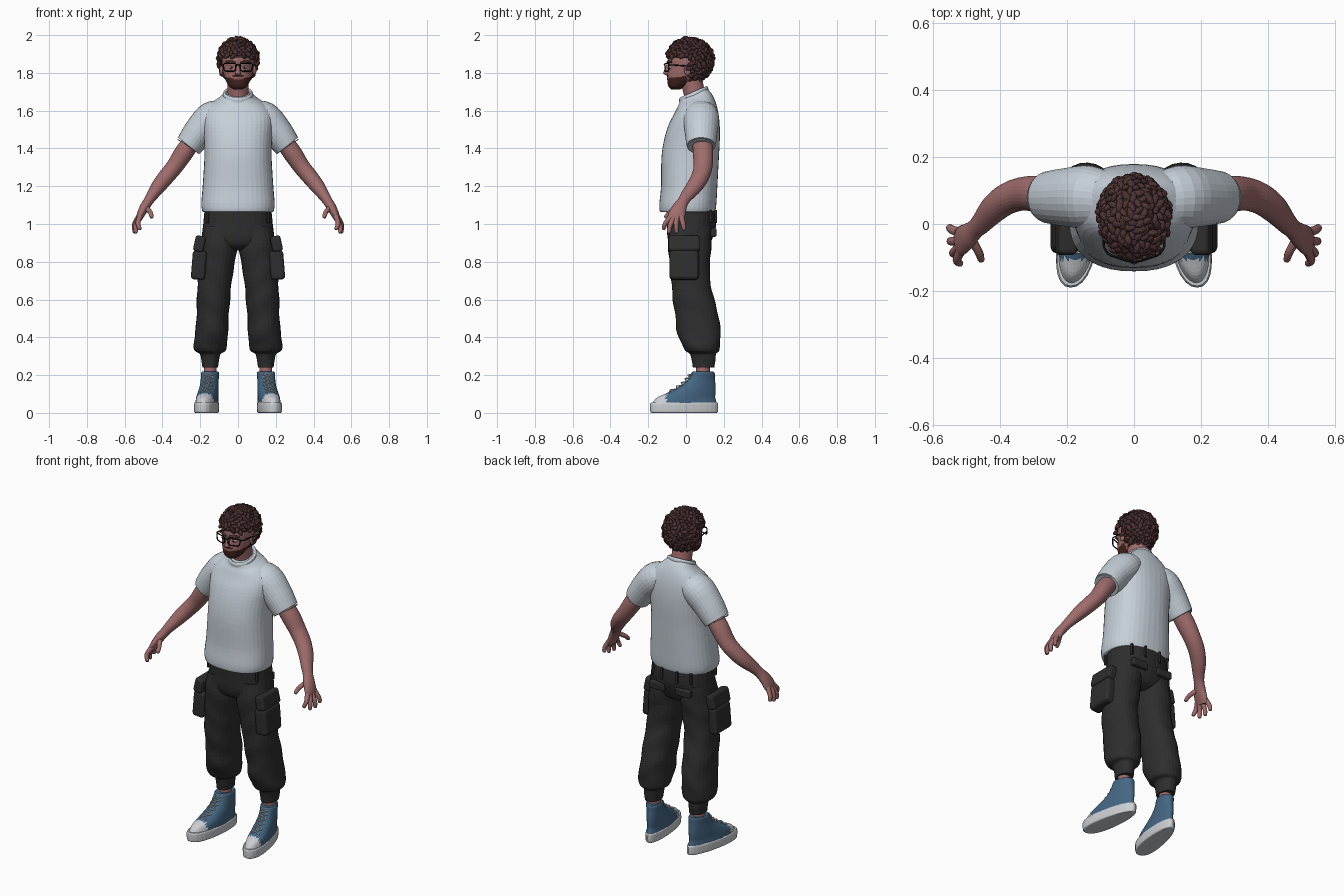
import bpy
import bmesh
import math
import random
from mathutils import Vector, Matrix

random.seed(4)
if "Cube" in bpy.data.objects:
    bpy.data.objects.remove(bpy.data.objects["Cube"])


def material(name, color):
    mat = bpy.data.materials.new(name)
    mat.use_nodes = True
    rgba = (*color, 1)
    mat.diffuse_color = rgba
    mat.node_tree.nodes["Principled BSDF"].inputs["Base Color"].default_value = rgba
    return mat


SKIN = material("skin", (.35, .15, .15))
HAIR = material("hair brown", (.08, .034, .034))
BEARD = material("beard brown", (.06, .018, .016))
SHIRT = material("shirt grey", (.56, .62, .68))
PANTS = material("pants black", (.027, .027, .027))
DENIM = material("shoe blue", (.06, .135, .23))
WHITE = material("rubber white", (.6, .62, .65))
BLACK = material("frame black", (.007, .007, .007))
LIPS = material("lip pink", (.3, .1, .1))
made = []


def finish(name, bm, mat, mirror=False):
    bmesh.ops.recalc_face_normals(bm, faces=bm.faces)
    mesh = bpy.data.meshes.new(name)
    bm.to_mesh(mesh)
    bm.free()
    mesh.materials.append(mat)
    obj = bpy.data.objects.new(name, mesh)
    bpy.context.collection.objects.link(obj)
    if mirror:
        obj.modifiers.new("mirror", "MIRROR")
    made.append(obj)
    return obj


def catmull(p, t):
    return [.5 * (2 * b + (c - a) * t + (2 * a - 5 * b + 4 * c - d) * t * t
                  + (3 * b - a - 3 * c + d) * t ** 3) for a, b, c, d in zip(*p)]


def loft(name, mat, rings, seg=28, steps=4, follow=False, power=1, taper=0, fold=0, mirror=False):
    """Skin rings of (x, y, z, radius x, radius y, tilt) with smooth interpolation."""
    rings = [tuple(r) + (0,) * (6 - len(r)) for r in rings]
    pad = [rings[0]] + rings + [rings[-1]]
    dense = [catmull(pad[i:i + 4], k / steps) for i in range(len(rings) - 1) for k in range(steps)]
    dense.append(rings[-1])
    bm = bmesh.new()
    loops = []
    for i, (x, y, z, rx, ry, tilt) in enumerate(dense):
        a, b = Vector((1, 0, 0)), Vector((0, 1, tilt))
        if follow:
            t = Vector(dense[min(i + 1, len(dense) - 1)][:3]) - Vector(dense[max(i - 1, 0)][:3])
            t.normalize()
            b = (Vector((0, 1, 0)) - t * t.y).normalized()
            a = b.cross(t)
        loop = []
        for k in range(seg):
            ang = math.tau * k / seg
            c, s = math.cos(ang), math.sin(ang)
            c = math.copysign(abs(c) ** power, c) * (1 - taper * s)
            s = math.copysign(abs(s) ** power, s)
            g = 1 + fold * math.sin(z * 45 + 2 * math.sin(ang * 2))
            loop.append(bm.verts.new(Vector((x, y, z)) + a * (c * rx * g) + b * (s * ry * g)))
        loops.append(loop)
    for low, high in zip(loops, loops[1:]):
        for k in range(seg):
            n = (k + 1) % seg
            bm.faces.new((low[k], low[n], high[n], high[k]))
    bm.faces.new(loops[0])
    bm.faces.new(loops[-1])
    return finish(name, bm, mat, mirror)


def paint(obj, mat, rule):
    obj.data.materials.append(mat)
    for face in obj.data.polygons:
        if rule(face.center):
            face.material_index = len(obj.data.materials) - 1


def ball(name, mat, loc, radii, mirror=False):
    bm = bmesh.new()
    bmesh.ops.create_uvsphere(bm, u_segments=20, v_segments=12, radius=1,
                              matrix=Matrix.Translation(loc) @ Matrix.Diagonal((*radii, 1)))
    return finish(name, bm, mat, mirror)


def box(name, mat, loc, size, bevel, lean=0, mirror=True):
    bm = bmesh.new()
    bmesh.ops.create_cube(bm, matrix=Matrix.Translation(loc) @ Matrix.Rotation(lean, 4, "Y")
                          @ Matrix.Diagonal((*size, 1)))
    bmesh.ops.bevel(bm, geom=bm.edges[:], offset=bevel, segments=3, profile=.5, affect="EDGES")
    return finish(name, bm, mat, mirror)


def wire(name, mat, points, radius, cyclic=False):
    curve = bpy.data.curves.new(name, "CURVE")
    curve.dimensions = "3D"
    curve.bevel_depth = radius
    curve.bevel_resolution = 2
    curve.use_fill_caps = True
    line = curve.splines.new("POLY")
    line.points.add(len(points) - 1)
    for p, co in zip(line.points, points):
        p.co = (*co, 1)
    line.use_cyclic_u = cyclic
    curve.materials.append(mat)
    bpy.context.collection.objects.link(bpy.data.objects.new(name, curve))


# Head and neck
head = loft("head", SKIN, [
    (0, -.055, 1.712, .022, .022), (0, -.048, 1.728, .046, .045), (0, -.025, 1.76, .065, .074),
    (0, -.005, 1.79, .075, .094), (0, .008, 1.83, .082, .102), (0, .012, 1.87, .085, .108),
    (0, .014, 1.92, .078, .096), (0, .02, 1.96, .045, .055)], seg=64, steps=6, power=.92)
paint(head, BEARD, lambda c: c.y < .005 and c.z < 1.772 + .15 * (c.y + .09)
      or abs(c.x) < .032 and 1.777 < c.z < 1.788 and c.y < -.05)
paint(head, LIPS, lambda c: abs(c.x) < .019 and 1.764 < c.z < 1.776 and c.y < -.05)
loft("neck", SKIN, [(0, .06, 1.62, .062, .062), (0, .045, 1.69, .057, .058), (0, .025, 1.77, .056, .06)])
loft("nose", SKIN, [(0, -.094, 1.785, .012, .008), (0, -.102, 1.797, .017, .018),
                    (0, -.102, 1.81, .012, .015), (0, -.096, 1.845, .008, .008)], seg=16)
ball("ears", SKIN, (.088, .008, 1.815), (.01, .018, .028), True)
ball("eyes", WHITE, (.035, -.082, 1.829), (.014, .012, .008), True)
ball("irises", BLACK, (.035, -.0925, 1.829), (.006, .003, .006), True)

# Glasses and eyebrows
for side, s in (("left", 1), ("right", -1)):
    rim = [(.016, 1.85), (.072, 1.85), (.078, 1.844), (.074, 1.816), (.066, 1.809),
           (.022, 1.809), (.014, 1.816), (.011, 1.844)]
    wire(side + "_glasses_rim", BLACK, [(s * x, -.112 + .3 * x * x / .078, z) for x, z in rim], .0035, True)
    wire(side + "_glasses_arm", BLACK, [(s * .077, -.09, 1.842), (s * .09, -.07, 1.842),
                                        (s * .093, .02, 1.835)], .0035)
    wire(side + "_eyebrow", HAIR, [(s * .012, -.097, 1.852), (s * .035, -.096, 1.861),
                                   (s * .064, -.078, 1.857)], .006)
wire("glasses_bridge", BLACK, [(-.012, -.112, 1.84), (0, -.115, 1.843), (.012, -.112, 1.84)], .0035)

# Hair: a cap with many short curls laid over it
middle, size = Vector((0, .02, 1.867)), Vector((.1, .118, .112))


def hairy(p):
    return p.z > 1.885 or p.y > .015


bm = bmesh.new()
bmesh.ops.create_uvsphere(bm, u_segments=40, v_segments=28, radius=1,
                          matrix=Matrix.Translation(middle) @ Matrix.Diagonal((*size, 1)))
bald = [f for f in bm.faces if not hairy(f.calc_center_median())]
bmesh.ops.delete(bm, geom=bald, context="FACES")
count = 340
for i in range(count):
    up = 1 - 2 * (i + .5) / count
    turn = i * math.pi * (3 - math.sqrt(5))
    flat = math.sqrt(1 - up * up)
    d = Vector((flat * math.cos(turn), flat * math.sin(turn), up))
    p = middle + d * size
    if hairy(p) and up > -.95:
        spin = Matrix.Rotation(random.uniform(0, math.tau), 4, "Z")
        lift = Matrix.Rotation(random.uniform(.1, .6), 4, "Y")
        grow = random.uniform(.8, 1.15)
        place = Matrix.Translation(p + d * .004) @ d.to_track_quat("Z", "Y").to_matrix().to_4x4()
        bmesh.ops.create_icosphere(bm, subdivisions=2, radius=grow, matrix=place @ spin @ lift
                                   @ Matrix.Diagonal((.022, .011, .01, 1)))
finish("curly_hair", bm, HAIR)

# Shirt
loft("shirt_body", SHIRT, [
    (0, .008, 1.064, .184, .142), (0, .008, 1.072, .19, .148), (0, .01, 1.11, .194, .151),
    (0, .017, 1.2, .187, .149), (0, .022, 1.35, .178, .152), (0, .032, 1.45, .18, .147),
    (0, .044, 1.53, .186, .134), (0, .054, 1.59, .18, .116, .05), (0, .055, 1.635, .145, .1, .15),
    (0, .05, 1.665, .1, .085, .3), (0, .04, 1.69, .072, .07, .43)], seg=40, power=.86)
loft("shirt_collar", SHIRT, [(0, .042, 1.676, .08, .077, .42), (0, .04, 1.692, .079, .076, .43),
                             (0, .038, 1.7, .07, .068, .43), (0, .038, 1.694, .062, .06, .43)])
loft("shirt_sleeves", SHIRT, [
    (.05, .07, 1.61, .05, .07), (.132, .08, 1.567, .086, .094), (.2, .08, 1.497, .082, .088),
    (.255, .08, 1.422, .073, .078), (.261, .08, 1.414, .068, .073)], follow=True, mirror=True)

# Arms and hands
loft("arms", SKIN, [
    (.22, .085, 1.47, .045, .05), (.285, .09, 1.38, .05, .054), (.335, .09, 1.305, .045, .05),
    (.38, .075, 1.25, .043, .047), (.42, .045, 1.2, .039, .043), (.455, .005, 1.15, .03, .034),
    (.475, -.015, 1.12, .026, .03), (.497, -.035, 1.085, .025, .038),
    (.517, -.05, 1.045, .02, .045), (.527, -.055, 1.015, .012, .038)], follow=True, mirror=True)
fingers = {
    "thumbs": [(.49, -.04, 1.09), (.465, -.083, 1.062), (.457, -.107, 1.038)],
    "index_fingers": [(.518, -.08, 1.04), (.53, -.108, 1.005), (.52, -.118, .975)],
    "middle_fingers": [(.523, -.068, 1.03), (.54, -.085, .99), (.541, -.09, .957)],
    "ring_fingers": [(.527, -.05, 1.03), (.547, -.052, .99), (.548, -.05, .957)],
    "little_fingers": [(.525, -.025, 1.04), (.548, -.015, 1.0), (.551, -.01, .972)]}
for name, (root, knuckle, tip) in fingers.items():
    end = Vector(tip) + (Vector(tip) - Vector(knuckle)) * .2
    loft(name, SKIN, [(*root, .014, .015), (*knuckle, .0125, .0125), (*tip, .01, .01), (*end, .003, .003)],
         seg=12, follow=True, mirror=True)

# Cargo pants
loft("pants_hips", PANTS, [
    (0, .025, 1.09, .175, .128), (0, .03, 1.0, .184, .13), (0, .022, .93, .188, .12),
    (0, .02, .885, .15, .1), (0, .02, .86, .07, .06)], power=.9)
loft("pants_legs", PANTS, [
    (.095, .025, .99, .085, .112), (.1, .02, .9, .098, .115), (.112, .02, .8, .096, .108),
    (.123, .025, .7, .09, .103), (.13, .04, .6, .088, .11), (.135, .06, .5, .085, .115),
    (.14, .068, .42, .087, .115), (.147, .08, .36, .089, .1), (.147, .086, .328, .08, .088),
    (.147, .09, .312, .054, .068), (.147, .093, .28, .047, .063), (.147, .093, .24, .042, .058)],
    power=.92, fold=.018, mirror=True)
box("cargo_pockets", PANTS, (.207, -.01, .782), (.075, .155, .155), .018, -.08)
box("cargo_pocket_flaps", PANTS, (.204, -.01, .895), (.055, .165, .085), .014, -.22)
box("back_pocket_flaps", PANTS, (.085, .146, .955), (.1, .03, .045), .008)
for x, y in ((.05, .158), (.125, .13), (.16, -.05)):
    box("belt_loops", PANTS, (x, y, 1.04), (.014, .014, .07), .004)

# Ankles and high-top shoes, turned slightly outward
loft("ankles", SKIN, [(.147, .09, .17, .034, .036), (.147, .09, .27, .034, .036)], mirror=True)


def toe_out(p):
    return (p[0] + .147 + (.09 - p[1]) * .15, p[1], p[2])


sole = loft("shoe_soles", WHITE, [
    (0, -.01, 0, .052, .172), (0, -.01, .008, .058, .179), (0, -.01, .045, .059, .18),
    (0, -.01, .055, .055, .175)], power=.9, taper=.18, mirror=True)
upper = loft("shoe_uppers", DENIM, [
    (0, -.008, .05, .056, .172), (0, 0, .08, .054, .155), (0, .024, .102, .052, .132),
    (0, .045, .122, .05, .112), (0, .068, .15, .047, .088), (0, .082, .18, .046, .071),
    (0, .09, .21, .047, .062), (0, .09, .218, .042, .056)], seg=40, taper=.12, mirror=True)
paint(upper, WHITE, lambda c: c.y < -.105 and c.z < .105)
for shoe in (sole, upper):
    for v in shoe.data.vertices:
        v.co = toe_out(v.co)
eyelets = [(-.098, .108), (-.06, .127), (-.03, .147), (-.008, .166), (.01, .187), (.022, .205)]
for side, s in (("left", 1), ("right", -1)):
    for (y1, z1), (y2, z2) in zip(eyelets, eyelets[1:]):
        for cross in (1, -1):
            path = [(-.026 * cross, y1 + .012, z1), (0, (y1 + y2) / 2 - .006, (z1 + z2) / 2 + .004),
                    (.026 * cross, y2 + .012, z2)]
            path = [toe_out(p) for p in path]
            wire(side + "_shoe_lace", WHITE, [(s * x, y, z) for x, y, z in path], .0035)

# Smooth shading with sharp creases kept
for obj in bpy.context.view_layer.objects:
    obj.select_set(obj in made)
bpy.context.view_layer.objects.active = made[0]
bpy.ops.object.shade_smooth_by_angle(angle=math.radians(45))
